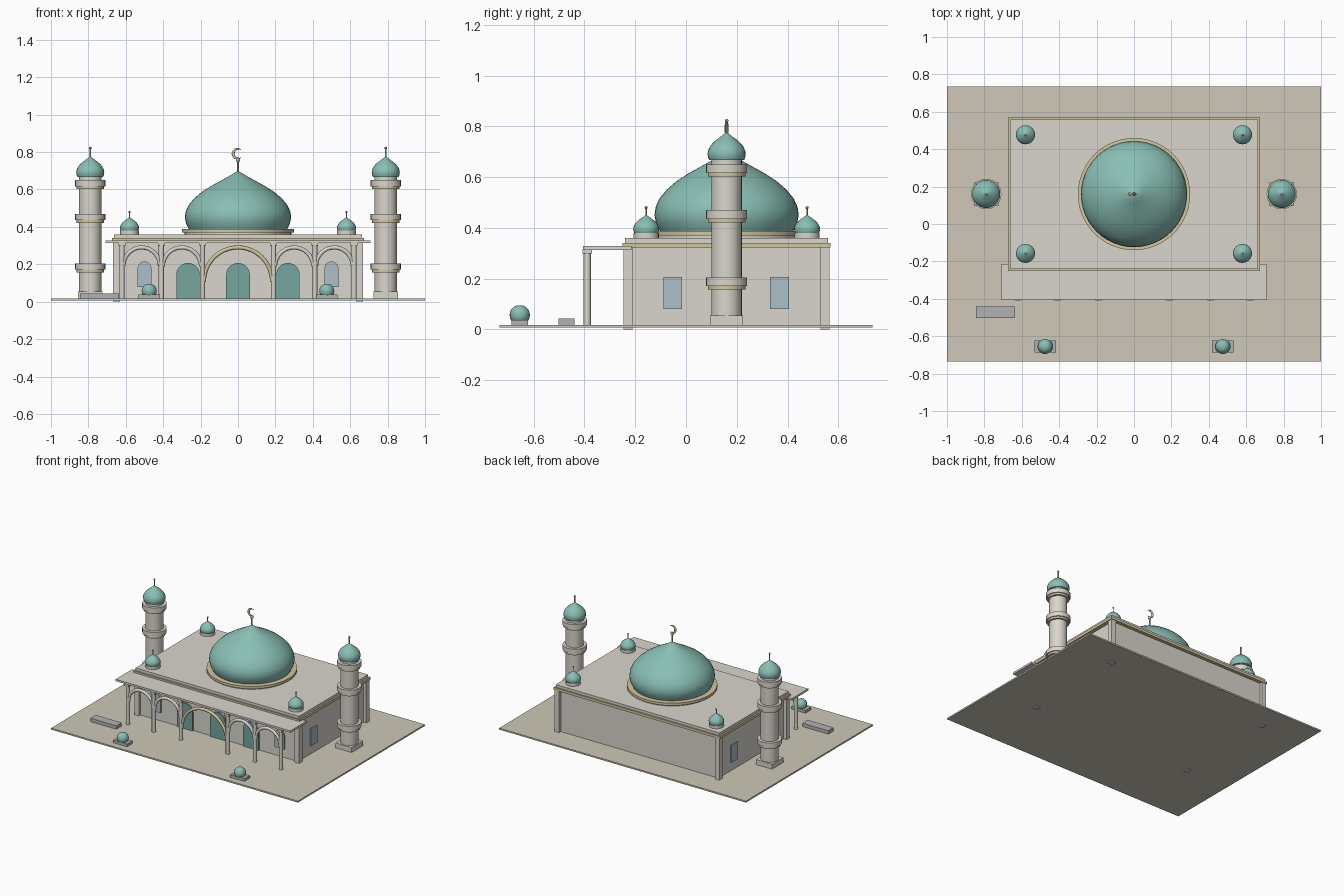
import bpy, bmesh
from math import pi, cos, sin

if "Cube" in bpy.data.objects:
    bpy.data.objects.remove(bpy.data.objects["Cube"])


def mat(name, *rgb):
    m = bpy.data.materials.new(name)
    m.diffuse_color = (*rgb, 1)
    m.use_nodes = True
    m.node_tree.nodes["Principled BSDF"].inputs["Base Color"].default_value = m.diffuse_color
    return m


STONE = mat("stone", 0.70, 0.67, 0.61)
PAVING = mat("paving", 0.62, 0.58, 0.48)
TEAL = mat("teal", 0.25, 0.52, 0.46)
GOLD = mat("gold", 0.65, 0.56, 0.34)
DOOR = mat("door_green", 0.18, 0.38, 0.34)
GLASS = mat("glass", 0.42, 0.52, 0.58)
GREY = mat("grey", 0.45, 0.45, 0.45)
CY = 0.16  # building centre in y


def finish(name, bm, m, smooth=False):
    bmesh.ops.recalc_face_normals(bm, faces=bm.faces)
    me = bpy.data.meshes.new(name)
    bm.to_mesh(me)
    bm.free()
    me.materials.append(m)
    ob = bpy.data.objects.new(name, me)
    bpy.context.collection.objects.link(ob)
    if smooth:
        bpy.ops.object.select_all(action='DESELECT')
        bpy.context.view_layer.objects.active = ob
        ob.select_set(True)
        bpy.ops.object.shade_smooth_by_angle(angle=0.6)
    return ob


def box(name, x0, x1, y0, y1, z0, z1, m):
    bm = bmesh.new()
    bmesh.ops.create_cube(bm, size=1)
    for v in bm.verts:
        v.co = (x1 if v.co.x > 0 else x0, y1 if v.co.y > 0 else y0, z1 if v.co.z > 0 else z0)
    return finish(name, bm, m)


def lathe(name, prof, x, y, m, n=24):
    """Revolve (radius, z) points about a vertical axis, closed at both ends."""
    bm = bmesh.new()
    pts = [(0, prof[0][1])] + prof + [(0, prof[-1][1])]
    vs = [bm.verts.new((x + r, y, z)) for r, z in pts]
    es = [bm.edges.new(p) for p in zip(vs, vs[1:])]
    bmesh.ops.spin(bm, geom=vs + es, cent=(x, y, 0), axis=(0, 0, 1), angle=2 * pi, steps=n)
    bmesh.ops.remove_doubles(bm, verts=bm.verts, dist=1e-5)
    return finish(name, bm, m, True)


def cyl(name, r, z0, z1, x, y, m, n=24):
    return lathe(name, [(r, z0), (r, z1)], x, y, m, n)


def ball(name, r, x, y, z, m, n=16):
    return lathe(name, [(r * sin(a * pi / 10), z - r * cos(a * pi / 10)) for a in range(1, 10)], x, y, m, n)


ONION = [(0.92, 0), (0.98, 0.11), (1, 0.21), (0.985, 0.31), (0.93, 0.42), (0.83, 0.53),
         (0.69, 0.64), (0.52, 0.74), (0.34, 0.83), (0.16, 0.92), (0.01, 1)]


def dome(name, r, z0, z1, x, y, n=32):
    return lathe(name, [(r * a, z0 + (z1 - z0) * b) for a, b in ONION], x, y, TEAL, n)


def arch_panel(name, x, w, z0, z1, y, m):
    """Round-topped panel standing on the front wall."""
    bm = bmesh.new()
    pts = [(x - w, z0), (x + w, z0)] + [
        (x + w * cos(i * pi / 12), z1 - w + w * sin(i * pi / 12)) for i in range(13)]
    f = bm.faces.new([bm.verts.new((a, y, b)) for a, b in pts])
    ext = bmesh.ops.extrude_face_region(bm, geom=[f])["geom"]
    for v in ext:
        if isinstance(v, bmesh.types.BMVert):
            v.co.y -= 0.012
    return finish(name, bm, m)


def tube(name, pts, depth, m, radii=None):
    cu = bpy.data.curves.new(name, 'CURVE')
    cu.dimensions = '3D'
    cu.bevel_depth = depth
    cu.bevel_resolution = 2
    cu.use_fill_caps = True
    sp = cu.splines.new('POLY')
    sp.points.add(len(pts) - 1)
    for i, p in enumerate(pts):
        sp.points[i].co = (*p, 1)
        sp.points[i].radius = radii[i] if radii else 1
    cu.materials.append(m)
    ob = bpy.data.objects.new(name, cu)
    bpy.context.collection.objects.link(ob)
    return ob


# Ground slab, prayer hall and stepped roof
box("ground_slab", -1, 1, -0.735, 0.735, 0.007, 0.018, PAVING)
box("hall_walls", -0.645, 0.645, CY - 0.385, CY + 0.385, 0.012, 0.325, STONE)
box("roof_cornice", -0.674, 0.674, CY - 0.41, CY + 0.41, 0.322, 0.341, GOLD)
box("roof_slab", -0.663, 0.663, CY - 0.4, CY + 0.4, 0.341, 0.36, STONE)
for sx in (-1, 1):
    for sy in (-1, 1):
        px, py = sx * 0.65, CY + sy * 0.388
        box("corner_pillar", px - 0.018, px + 0.018, py - 0.018, py + 0.018, 0, 0.323, STONE)
        # Small roof domes
        px, py = sx * 0.58, CY + sy * 0.317
        cyl("small_dome_drum", 0.05, 0.36, 0.38, px, py, STONE)
        dome("small_dome", 0.051, 0.38, 0.452, px, py, 24)
        cyl("small_dome_rod", 0.003, 0.445, 0.48, px, py, GOLD, 8)
        ball("small_dome_tip", 0.006, px, py, 0.48, GOLD, 8)

# Main dome
cyl("main_dome_drum", 0.285, 0.36, 0.372, 0, CY, STONE, 48)
cyl("main_dome_ring", 0.3, 0.37, 0.388, 0, CY, GOLD, 48)
dome("main_dome", 0.284, 0.385, 0.698, 0, CY, 48)
cyl("main_finial_rod", 0.005, 0.685, 0.77, 0, CY, GOLD, 8)
ball("main_finial_ball", 0.011, 0, CY, 0.757, GOLD, 12)
angs = [(55 + 250 * i / 16) * pi / 180 for i in range(17)]
tube("crescent", [(0.026 * cos(a), CY, 0.791 + 0.026 * sin(a)) for a in angs], 0.008, GOLD,
     [0.15 + 0.85 * sin(i * pi / 16) for i in range(17)])

# Doors and windows
for x in (-0.267, 0, 0.267):
    arch_panel("door", x, 0.063, 0.018, 0.207, CY - 0.384, DOOR)
for s in (-1, 1):
    arch_panel("front_window", s * 0.5, 0.037, 0.08, 0.215, CY - 0.384, GLASS)
    for y in (-0.052, 0.368):
        x0, x1 = sorted((s * 0.64, s * 0.653))
        box("side_window", x0, x1, y - 0.037, y + 0.037, 0.08, 0.206, GLASS)

# Portico canopy, columns and arches
PY = -0.389
box("canopy", -0.708, 0.708, -0.405, -0.215, 0.314, 0.328, STONE)
cols = [-0.62, -0.41, -0.19, 0.19, 0.41, 0.62]
for x in cols:
    cyl("portico_column", 0.014, 0.012, 0.316, x, PY, STONE, 12)
    box("column_capital", x - 0.019, x + 0.019, PY - 0.019, PY + 0.019, 0.3, 0.315, STONE)
for a, b in zip(cols, cols[1:]):
    mid, r = (a + b) / 2, (b - a) / 2 - 0.008
    big = r > 0.15
    zc = 0.29 - r
    tube("central_arch" if big else "side_arch",
         [(mid + r * cos(i * pi / 24), PY, zc + r * sin(i * pi / 24)) for i in range(25)],
         0.011, GOLD if big else STONE)

# Minarets with three balconies
for s in (-1, 1):
    x = s * 0.79
    box("minaret_base", x - 0.065, x + 0.065, CY - 0.065, CY + 0.065, 0.012, 0.054, STONE)
    cyl("minaret_shaft", 0.06, 0.05, 0.67, x, CY, STONE)
    for z in (0.157, 0.422, 0.602):
        cyl("balcony_band", 0.074, z, z + 0.014, x, CY, GOLD)
        cyl("balcony", 0.081, z + 0.014, z + 0.048, x, CY, STONE)
    dome("minaret_dome", 0.075, 0.667, 0.777, x, CY, 24)
    cyl("minaret_rod", 0.004, 0.765, 0.825, x, CY, GOLD, 8)
    ball("minaret_tip", 0.007, x, CY, 0.822, GOLD, 8)
    # Planters near the front edge
    x = s * 0.475
    box("planter", x - 0.057, x + 0.057, -0.687, -0.623, 0.014, 0.038, GREY)
    ball("planter_shrub", 0.04, x, -0.655, 0.057, TEAL, 20)

# Low bench block
box("bench", -0.845, -0.635, -0.502, -0.44, 0.016, 0.043, GREY)
